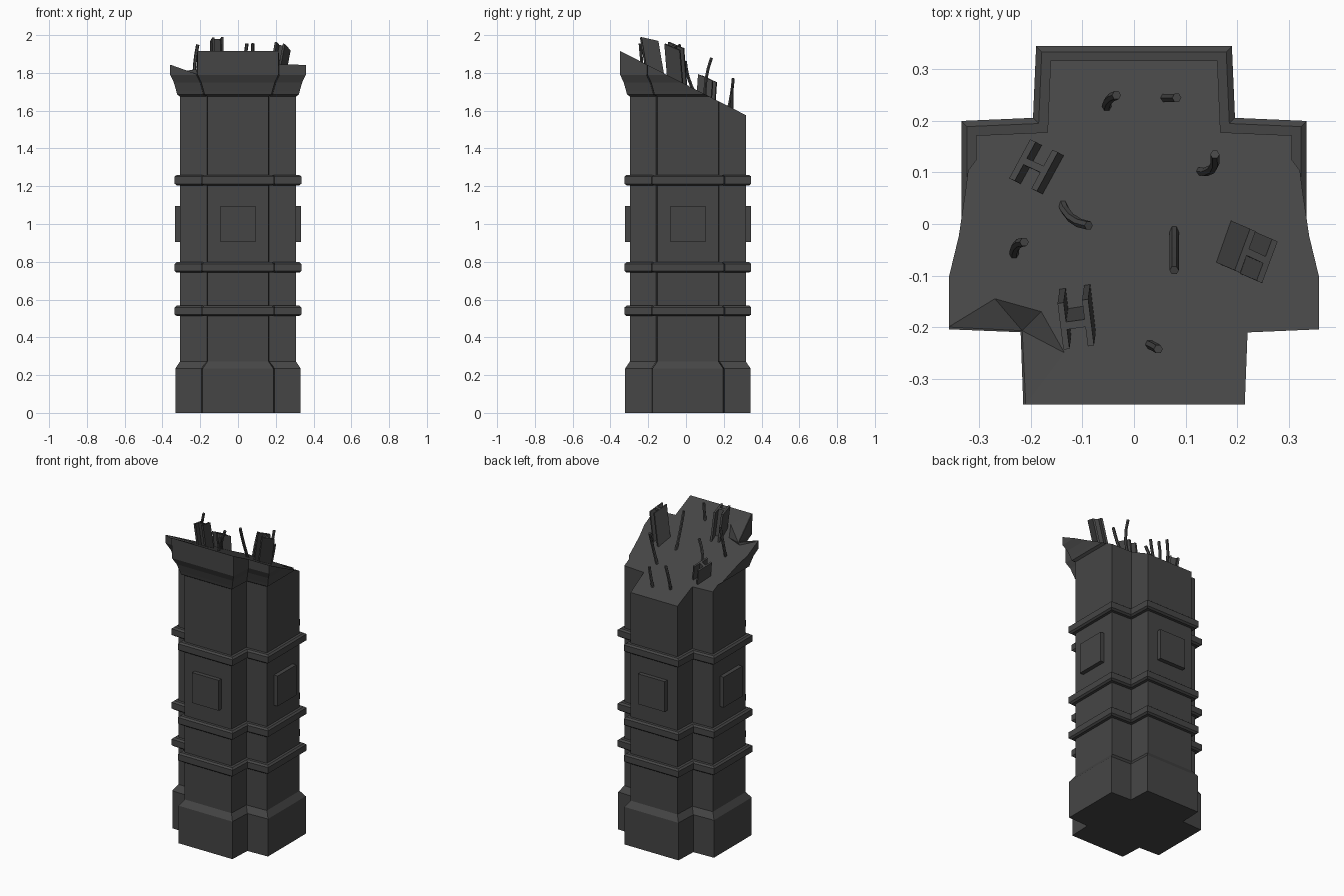
import bpy, bmesh, math
from mathutils import Vector, Matrix

if "Cube" in bpy.data.objects:
    bpy.data.objects.remove(bpy.data.objects["Cube"])

CY = 0.01                                   # pillar axis sits slightly behind the origin
DARK = bpy.data.materials.new("dark_stone")
DARK.diffuse_color = (.06, .06, .06, 1)
DARK.use_nodes = True
DARK.node_tree.nodes["Principled BSDF"].inputs["Base Color"].default_value = DARK.diffuse_color


def finish(name, bm):
    bmesh.ops.recalc_face_normals(bm, faces=bm.faces)
    me = bpy.data.meshes.new(name)
    bm.to_mesh(me)
    bm.free()
    me.materials.append(DARK)
    ob = bpy.data.objects.new(name, me)
    bpy.context.collection.objects.link(ob)
    return ob


def plus_outline(h):
    """Cross-shaped plan: h = half extent, arms are about 0.14 shorter to each side."""
    a = h - 0.143
    pts = []
    for k in range(4):
        c, s = (1, 0, -1, 0)[k], (0, 1, 0, -1)[k]
        for x, y in ((h, -a + .002), (h, a - .002), (a + .004, a + .004)):
            pts.append((x * c - y * s, x * s + y * c + CY))
    return pts


def loft(bm, sections):
    """Skin a list of equal-length 3D rings and cap both ends."""
    rings = [[bm.verts.new(p) for p in ring] for ring in sections]
    n = len(rings[0])
    for r0, r1 in zip(rings, rings[1:]):
        for i in range(n):
            j = (i + 1) % n
            bm.faces.new((r0[i], r0[j], r1[j], r1[i]))
    bm.faces.new(rings[0][::-1])
    bm.faces.new(rings[-1])


def plus_loft(bm, profile):
    loft(bm, [[(x, y, z) for x, y in plus_outline(h)] for z, h in profile])


# pillar: plinth, shaft and flared capital, sheared off by a sloping break
bm = bmesh.new()
plus_loft(bm, [(0, .332), (.235, .332), (.272, .307), (1.675, .307), (1.685, .322),
               (1.705, .327), (1.75, .340), (1.79, .359), (2.05, .361)])
cut = bmesh.ops.bisect_plane(bm, geom=bm.verts[:] + bm.edges[:] + bm.faces[:],
                             plane_co=(0, 0, 1.738), plane_no=(0, .51, 1), clear_outer=True)
edges = [g for g in cut['geom_cut'] if isinstance(g, bmesh.types.BMEdge)]
bmesh.ops.triangle_fill(bm, edges=edges, use_beauty=True)
pillar = finish("pillar", bm)

# chipped inner corner of the broken top
bm = bmesh.new()
rim = [(-.36, -.2), (-.27, -.145), (-.18, -.17), (-.135, -.25), (-.21, -.35)]
for x, y in rim:
    z = 1.738 - .51 * y
    bm.verts.new((x, y, z))
    bm.verts.new((x, y, z + .2))
bm.verts.new((-.36, -.35, 2.1))
bm.verts.new((-.217, -.207, 1.79))
bmesh.ops.convex_hull(bm, input=bm.verts)
chip = finish("chip_cutter", bm)
chip.hide_render = True
chip.hide_viewport = True
mod = pillar.modifiers.new("chip", 'BOOLEAN')
mod.operation, mod.object, mod.solver = 'DIFFERENCE', chip, 'EXACT'

# three chamfered bands around the shaft
for i, z in enumerate((.54, .77, 1.232)):
    bm = bmesh.new()
    plus_loft(bm, [(z - .028, .30), (z - .028, .324), (z - .019, .335),
                   (z + .019, .335), (z + .028, .324), (z + .028, .30)])
    finish(f"band_{i + 1}", bm)

# square panel on each side
for k in range(4):
    bm = bmesh.new()
    bmesh.ops.create_cube(bm, size=1, matrix=Matrix.Translation((0, CY, 0))
                          @ Matrix.Rotation(k * math.pi / 2, 4, 'Z')
                          @ Matrix.Translation((0, -.3165, 1.0))
                          @ Matrix.Diagonal((.184, .033, .19, 1)))
    finish(f"panel_{k + 1}", bm)


def girder(name, base, top, angle):
    """H-section stub running from base to top, flanges turned by angle."""
    base, top = Vector(base), Vector(top)
    rot = Vector((0, 0, 1)).rotation_difference(top - base).to_matrix() \
        @ Matrix.Rotation(math.radians(angle), 3, 'Z')
    half = [(.030, -.043), (.030, .043), (.018, .043), (.018, .007),
            (-.018, .007), (-.018, .043)]
    sec = half + [(-x, -y) for x, y in half]
    bm = bmesh.new()
    # the broken end dips slightly towards the back
    loft(bm, [[p + rot @ Vector((x, y, -y * dip)) for x, y in sec]
              for p, dip in ((base, 0), (top, .4))])
    finish(name, bm)


girder("girder_front", (-.108, -.160, 1.77), (-.113, -.195, 1.978), 8)
girder("girder_right", (.197, -.045, 1.73), (.237, -.062, 1.942), -25)
girder("girder_left", (-.178, .105, 1.64), (-.195, .114, 1.772), -25)


def rebar(name, base, top, bow):
    """Six-sided bent rod; bow pushes the middle sideways in plan."""
    b, t = Vector(base), Vector(top)
    mid = (b + t) / 2 + Vector((bow[0], bow[1], 0))
    rings = []
    for i in range(5):
        u = i / 4
        c = b * (1 - u) * (1 - 2 * u) + mid * 4 * u * (1 - u) + t * u * (2 * u - 1)
        d = b * (4 * u - 3) + mid * (4 - 8 * u) + t * (4 * u - 1)
        rot = Vector((0, 0, 1)).rotation_difference(d).to_matrix()
        rings.append([c + rot @ Vector((.009 * math.cos(k * math.pi / 3),
                                        .009 * math.sin(k * math.pi / 3), 0))
                      for k in range(6)])
    bm = bmesh.new()
    loft(bm, rings)
    finish(name, bm)


# bent reinforcement rods sticking out of the break
RODS = [((-.053, .222, 1.60), (-.034, .25, 1.77), (-.006, .004)),
        ((.055, .244, 1.59), (.083, .245, 1.73), (.002, 0)),
        ((.122, .102, 1.66), (.157, .135, 1.88), (.012, -.012)),
        ((-.142, .048, 1.69), (-.088, -.003, 1.86), (-.008, -.01)),
        ((.078, -.005, 1.72), (.078, -.09, 1.955), (0, -.004)),
        ((-.233, -.066, 1.74), (-.213, -.035, 1.95), (-.006, .008)),
        ((.025, -.232, 1.83), (.047, -.243, 1.955), (.002, 0))]
for i, (b, t, w) in enumerate(RODS):
    rebar(f"rod_{i + 1}", b, t, w)
